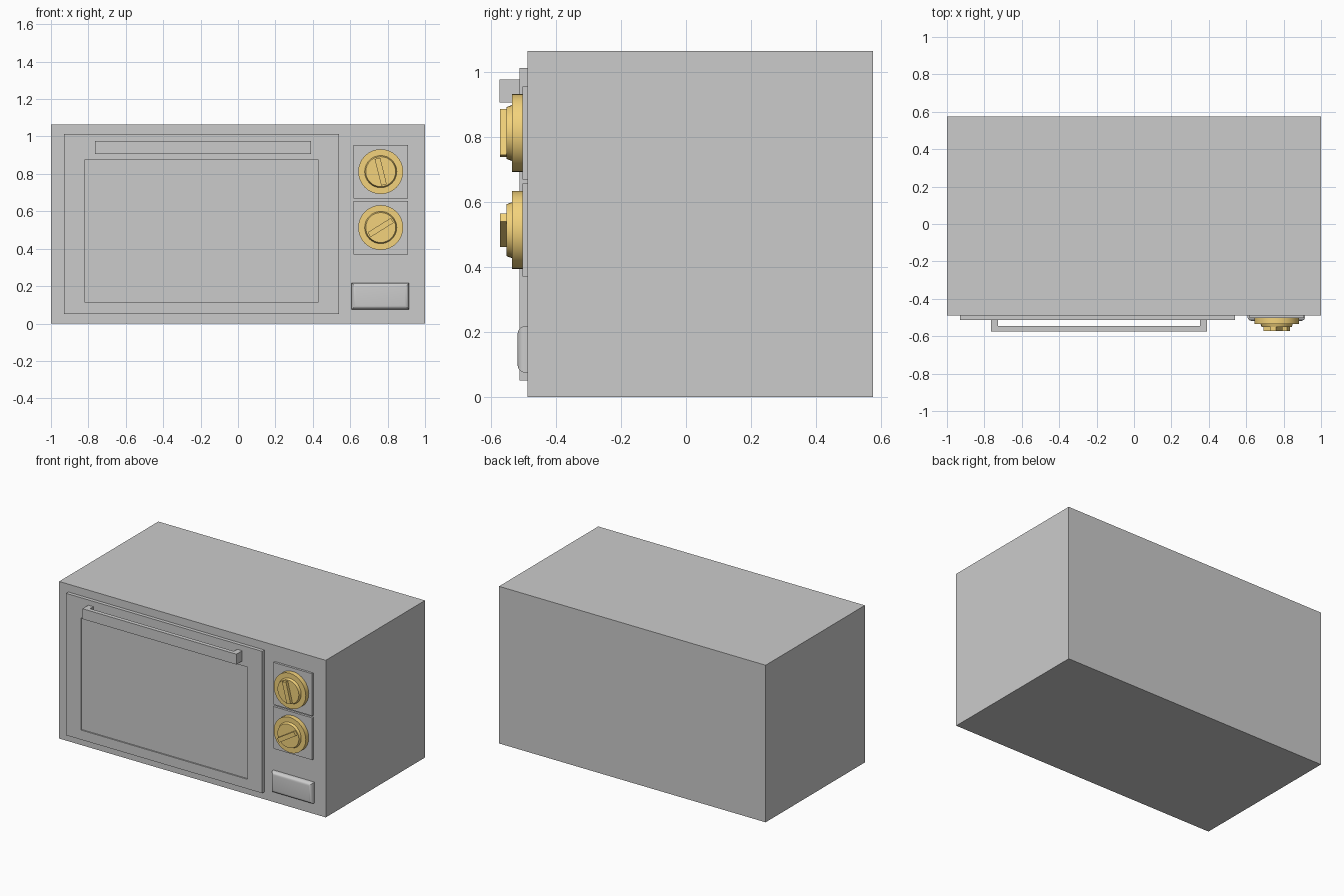
import bpy, bmesh, math
from mathutils import Matrix

if "Cube" in bpy.data.objects:
    bpy.data.objects.remove(bpy.data.objects["Cube"])

FRONT = -0.488  # y of the cabinet front

gold = bpy.data.materials.new("gold")
gold.diffuse_color = (0.9, 0.65, 0.2, 1)
gold.use_nodes = True
gold.node_tree.nodes["Principled BSDF"].inputs["Base Color"].default_value = gold.diffuse_color


def finish(name, bm, mat=None):
    bmesh.ops.recalc_face_normals(bm, faces=bm.faces)
    me = bpy.data.meshes.new(name)
    bm.to_mesh(me)
    bm.free()
    ob = bpy.data.objects.new(name, me)
    bpy.context.collection.objects.link(ob)
    if mat:
        me.materials.append(mat)
    return ob


def add_box(bm, x0, x1, y0, y1, z0, z1):
    m = Matrix.Translation(((x0 + x1) / 2, (y0 + y1) / 2, (z0 + z1) / 2)) \
        @ Matrix.Diagonal((x1 - x0, y1 - y0, z1 - z0, 1))
    bmesh.ops.create_cube(bm, size=1, matrix=m)


def box(name, *dims):
    bm = bmesh.new()
    add_box(bm, *dims)
    return finish(name, bm)


def front_face(bm):
    return min(bm.faces, key=lambda f: f.calc_center_median().y)


def smooth(ob):
    bpy.ops.object.select_all(action='DESELECT')
    ob.select_set(True)
    bpy.context.view_layer.objects.active = ob
    bpy.ops.object.shade_smooth_by_angle(angle=math.radians(35))


# Cabinet
box("cabinet", -1, 1, FRONT, 0.575, 0, 1.065)

# Door with a shallow recessed window
bm = bmesh.new()
add_box(bm, -0.93, 0.54, -0.512, FRONT, 0.05, 1.012)
face = front_face(bm)
for y in (-0.512, -0.503):
    bmesh.ops.inset_individual(bm, faces=[face], thickness=0.02)
    c = face.calc_center_median()
    for v in face.verts:
        v.co = (-0.82 if v.co.x < c.x else 0.43, y,
                0.115 if v.co.z < c.z else 0.875)
finish("door", bm)

# Door handle: U-shaped outline extruded upwards
outline = [(-0.765, -0.511), (-0.765, -0.574), (0.39, -0.574), (0.39, -0.511),
           (0.352, -0.511), (0.352, -0.546), (-0.727, -0.546), (-0.727, -0.511)]
bm = bmesh.new()
f = bm.faces.new([bm.verts.new((x, y, 0.906)) for x, y in outline])
ext = bmesh.ops.extrude_face_region(bm, geom=[f])["geom"]
bmesh.ops.translate(bm, vec=(0, 0, 0.07),
                    verts=[v for v in ext if isinstance(v, bmesh.types.BMVert)])
finish("door_handle", bm)

# Rounded push button
bm = bmesh.new()
add_box(bm, 0.607, 0.915, -0.518, FRONT, 0.075, 0.217)
bmesh.ops.bevel(bm, geom=list(front_face(bm).edges), offset=0.022, segments=5,
                profile=0.5, affect='EDGES')
smooth(finish("push_button", bm))


# Knob: turned body (radius, y) plus a rotated grip bar
def knob(label, x, z, angle):
    box(label + "_knob_plate", 0.618, 0.908, -0.503, FRONT, z - 0.143, z + 0.143)
    profile = [(0, -0.503), (0.12, -0.503), (0.12, -0.535), (0.086, -0.535),
               (0.08, -0.552), (0, -0.552)]
    bm = bmesh.new()
    vs = [bm.verts.new((r, y, 0)) for r, y in profile]
    edges = [bm.edges.new(p) for p in zip(vs, vs[1:])]
    bmesh.ops.spin(bm, geom=vs + edges, cent=(0, 0, 0), axis=(0, 1, 0),
                   angle=2 * math.pi, steps=32, use_duplicate=False)
    bmesh.ops.remove_doubles(bm, verts=bm.verts, dist=1e-4)
    body = finish(label + "_knob", bm, gold)
    smooth(body)
    bm = bmesh.new()
    add_box(bm, -0.073, 0.073, -0.572, -0.55, -0.015, 0.015)
    grip = finish(label + "_knob_grip", bm, gold)
    grip.rotation_euler.y = -math.radians(angle)
    body.location = grip.location = (x, 0, z)


knob("upper", 0.763, 0.812, 104)
knob("lower", 0.763, 0.513, 32)
